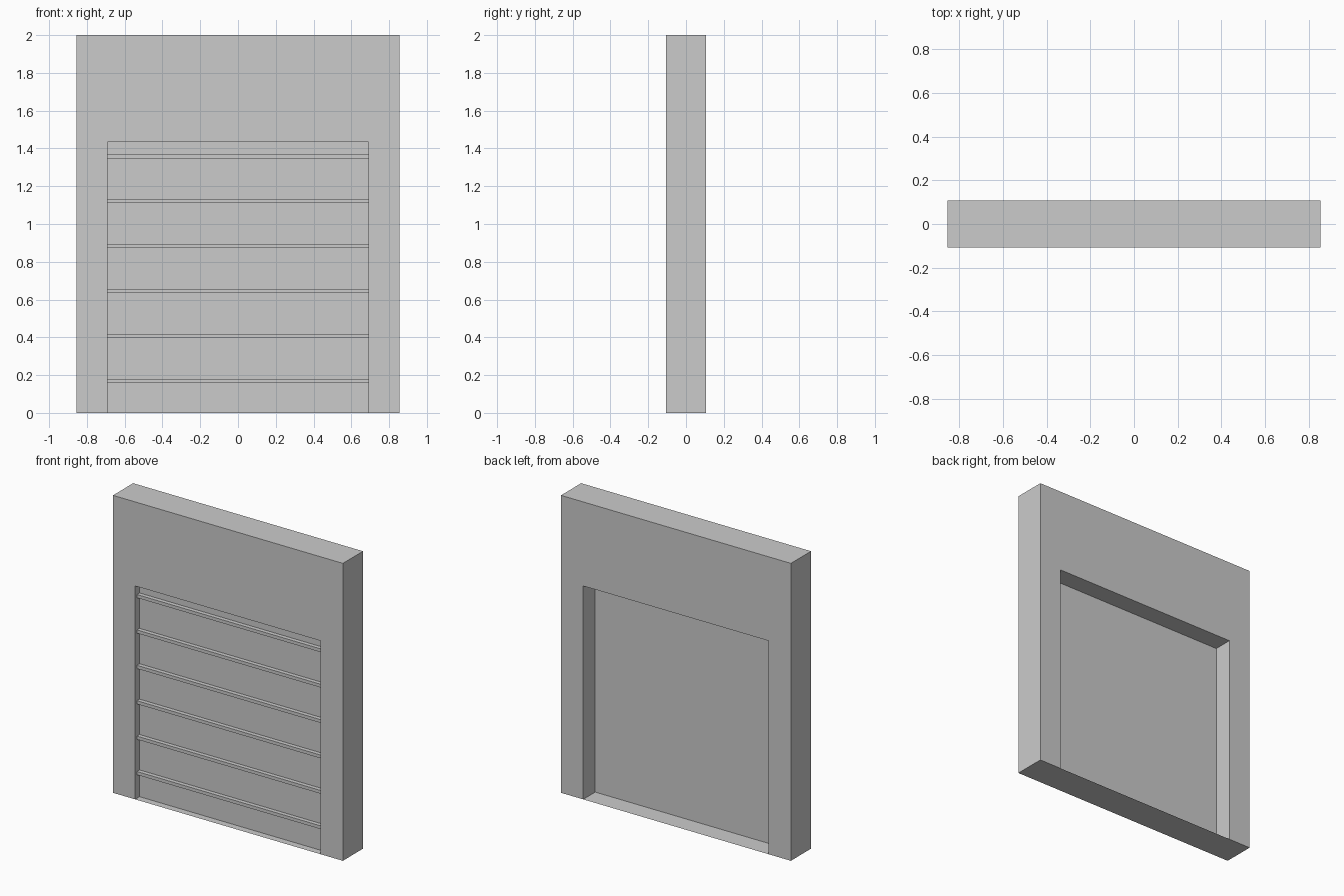
import bpy
import bmesh
from mathutils import Vector

if "Cube" in bpy.data.objects:
    bpy.data.objects.remove(bpy.data.objects["Cube"])

W, H, D = 0.855, 2.0, 0.107       # wall half width, height, half depth
OW, OH = 0.69, 1.435              # opening half width, height
FRONT, BACK = -0.06, -0.021       # door faces
RIB_H, RIB_D, STEP = 0.022, 0.028, 0.238


def prism(name, profile, offset, extra=None):
    """Extrude a closed profile along an offset vector."""
    bm = bmesh.new()
    face = bm.faces.new([bm.verts.new(p) for p in profile])
    ret = bmesh.ops.extrude_face_region(bm, geom=[face], use_keep_orig=True)
    moved = [g for g in ret["geom"] if isinstance(g, bmesh.types.BMVert)]
    bmesh.ops.translate(bm, verts=moved, vec=Vector(offset))
    bmesh.ops.recalc_face_normals(bm, faces=bm.faces)
    bmesh.ops.triangulate(bm, faces=[f for f in bm.faces if len(f.verts) > 4])
    if extra:
        bm.faces.new([bm.verts.new(p) for p in extra])
    mesh = bpy.data.meshes.new(name)
    bm.to_mesh(mesh)
    bm.free()
    obj = bpy.data.objects.new(name, mesh)
    bpy.context.collection.objects.link(obj)
    return obj


# Wall with door opening, plus flat threshold across the opening
outline = [(-W, 0), (-OW, 0), (-OW, OH), (OW, OH), (OW, 0), (W, 0), (W, H), (-W, H)]
threshold = [(-OW, -D, 0), (OW, -D, 0), (OW, D, 0), (-OW, D, 0)]
prism("wall", [(x, -D, z) for x, z in outline], (0, 2 * D, 0), threshold)

# Shutter door: side profile with six horizontal ribs on the front
side = [(BACK, OH), (BACK, 0), (FRONT, 0)]
for i in range(6):
    z = 0.158 + i * STEP
    side += [(FRONT, z), (FRONT - RIB_D, z),
             (FRONT - RIB_D, z + RIB_H), (FRONT, z + RIB_H)]
side.append((FRONT, OH))
prism("shutter_door", [(-OW, y, z) for y, z in side], (2 * OW, 0, 0))
